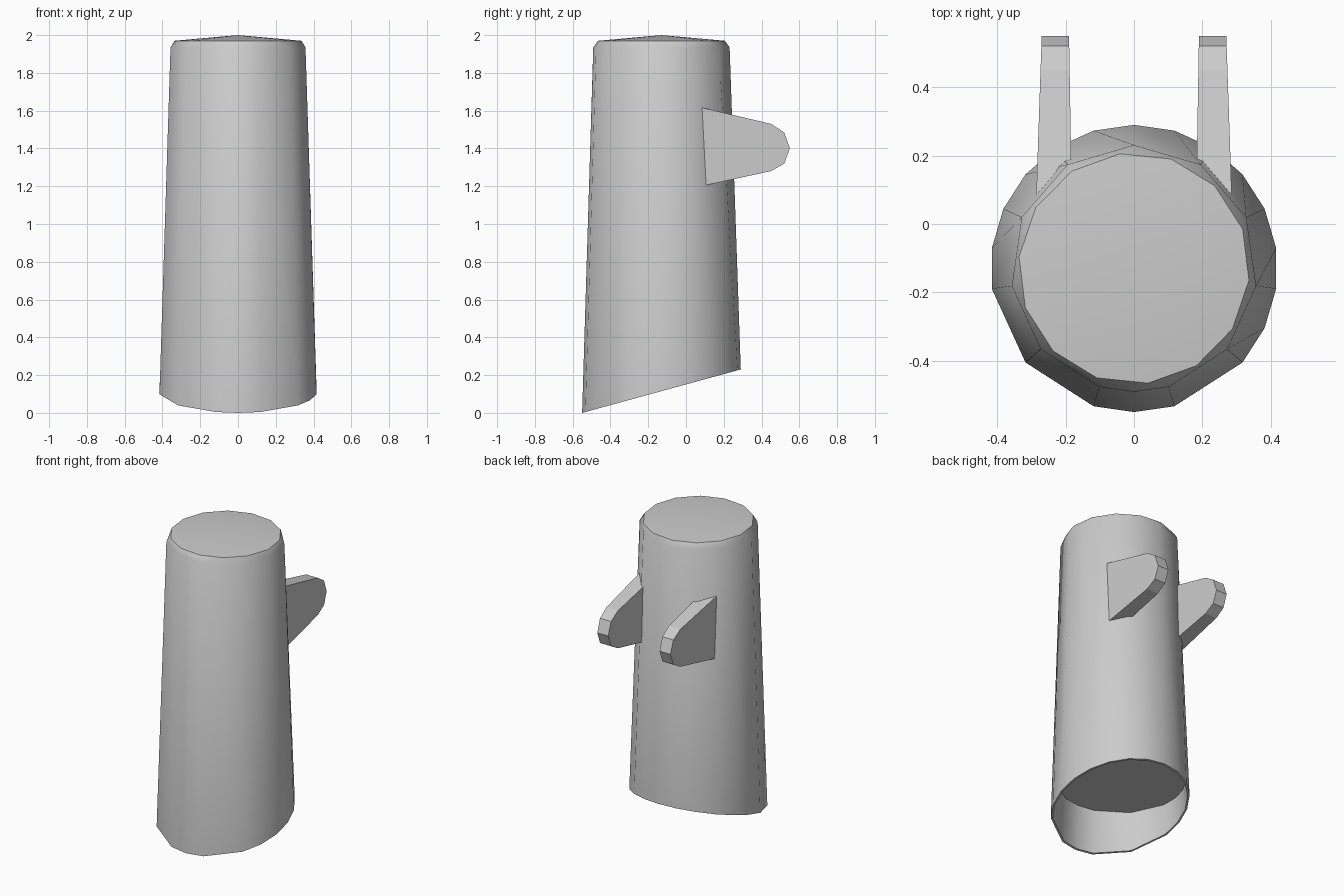
import bpy, bmesh
from math import cos, sin, radians, pi

cube = bpy.data.objects.get("Cube")
if cube:
    bpy.data.objects.remove(cube, do_unlink=True)

grey = bpy.data.materials.new("plain_grey")
grey.use_nodes = True
colour = (0.6, 0.6, 0.6, 1)
grey.diffuse_color = colour
grey.node_tree.nodes["Principled BSDF"].inputs["Base Color"].default_value = colour

CENTRE_Y = -0.13


def finish(bm, name):
    bmesh.ops.recalc_face_normals(bm, faces=bm.faces)
    mesh = bpy.data.meshes.new(name)
    bm.to_mesh(mesh)
    bm.free()
    mesh.materials.append(grey)
    obj = bpy.data.objects.new(name, mesh)
    bpy.context.collection.objects.link(obj)
    return obj


def ring(bm, angles, radius, height):
    """Ring of vertices; height is a function of y."""
    verts = []
    for a in angles:
        y = CENTRE_Y + radius * sin(a)
        verts.append(bm.verts.new((radius * cos(a), y, height(y))))
    return verts


def zip_rings(bm, low, low_angles, high, high_angles):
    """Join two rings of different vertex counts with triangles, by angle."""
    i = j = 0
    n, m = len(low), len(high)
    while i < n or j < m:
        next_low = low_angles[(i + 1) % n] + 2 * pi * ((i + 1) // n)
        next_high = high_angles[(j + 1) % m] + 2 * pi * ((j + 1) // m)
        if j >= m or (i < n and next_low <= next_high):
            bm.faces.new((low[i % n], low[(i + 1) % n], high[j % m]))
            i += 1
        else:
            bm.faces.new((low[i % n], high[(j + 1) % m], high[j % m]))
            j += 1


def join_rings(bm, a, b):
    n = len(a)
    for k in range(n):
        bm.faces.new((a[k], a[(k + 1) % n], b[(k + 1) % n], b[k]))


# Angles start at the back and run once around
SIDES = 22
step = 2 * pi / SIDES
every = [pi / 2 + k * step for k in range(SIDES)]
skipped = (9, 13, 7)
base_angles = [a for k, a in enumerate(every) if k not in skipped]
shoulder_steps = [0, 2, 4, 6, 8, 10, 11, 12, 14, 16, 18, 20]
shoulder_angles = [every[k] for k in shoulder_steps]
cap_angles = [pi / 2 + radians(7) + k * 2 * pi / 14 for k in range(14)]


def slant(y):
    return max(0, (y + 0.55) * 0.274)


# Tapered body with slanted foot, chamfered shoulder and shallow cone cap
bm = bmesh.new()
foot = ring(bm, base_angles, 0.42, slant)
shoulder = ring(bm, shoulder_angles, 0.361, lambda y: 1.935)
cap = ring(bm, cap_angles, 0.338, lambda y: 1.97)
zip_rings(bm, foot, base_angles, shoulder, shoulder_angles)
zip_rings(bm, shoulder, shoulder_angles, cap, cap_angles)
apex = bm.verts.new((0, CENTRE_Y, 2))
for k in range(len(cap)):
    bm.faces.new((cap[k], cap[(k + 1) % len(cap)], apex))

# Recess under the foot, with a flat ceiling and inset disc
lip = ring(bm, base_angles, 0.408, slant)
ceiling = ring(bm, base_angles, 0.396, lambda y: 0.3)
disc = ring(bm, base_angles, 0.25, lambda y: 0.3)
join_rings(bm, foot, lip)
join_rings(bm, lip, ceiling)
join_rings(bm, ceiling, disc)
bm.faces.new(disc)
body = finish(bm, "body")
bpy.context.view_layer.objects.active = body
body.select_set(True)
bpy.ops.object.shade_smooth_by_angle(angle=radians(35))
body.select_set(False)

# Two rounded, slightly tapering fins on the back
profile = [(0.08, 1.617), (0.45, 1.53), (0.52, 1.485), (0.55, 1.4),
           (0.52, 1.32), (0.45, 1.28), (0.08, 1.2)]
for side, name in ((1, "left_fin"), (-1, "right_fin")):
    bm = bmesh.new()
    inner, outer = [], []
    for y, z in profile:
        t = (y - 0.08) / 0.47
        inner.append(bm.verts.new((side * (0.182 + 0.008 * t), y, z)))
        outer.append(bm.verts.new((side * (0.286 - 0.016 * t), y, z)))
    join_rings(bm, inner, outer)
    bm.faces.new(inner)
    bm.faces.new(outer)
    finish(bm, name)
